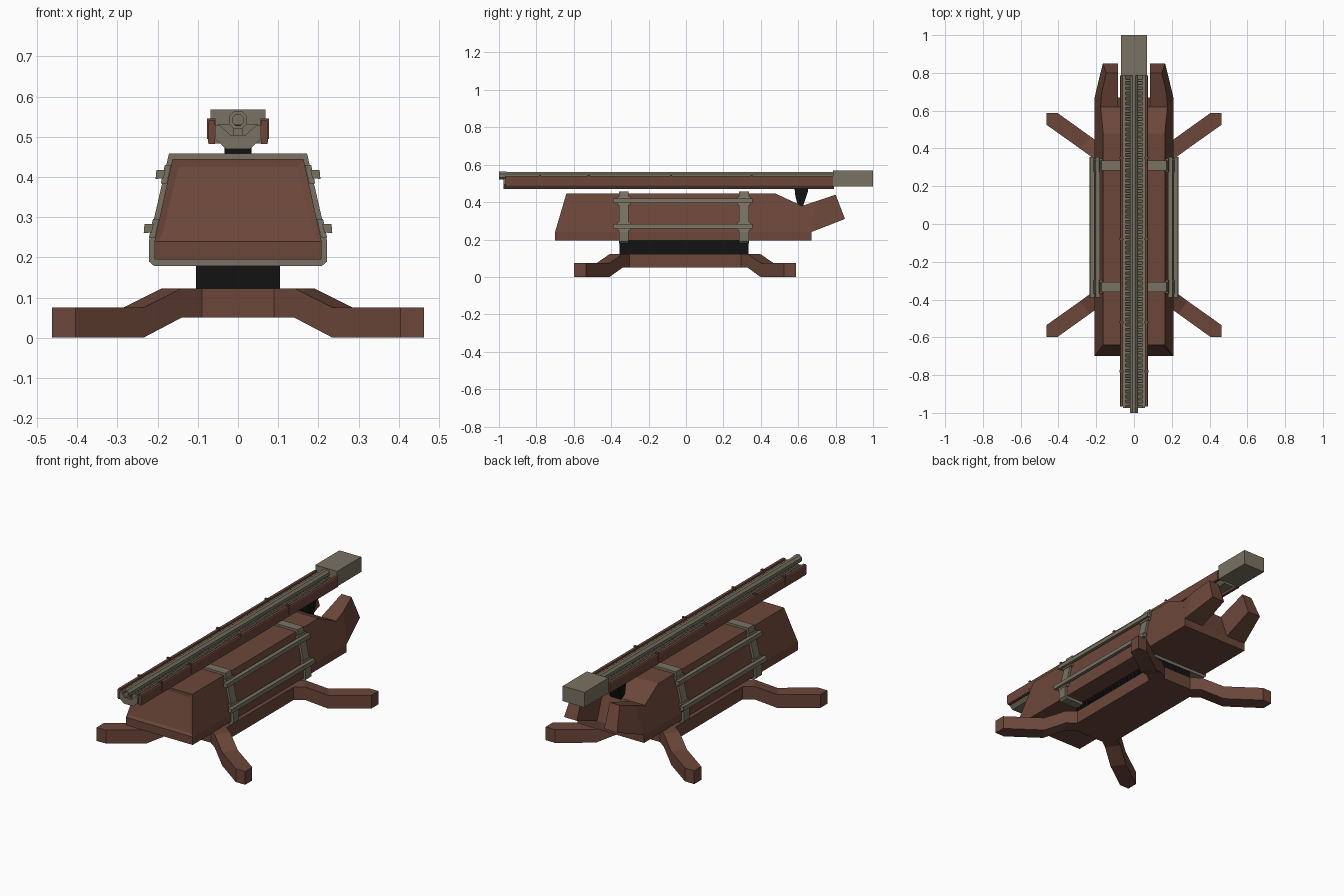
import bpy, bmesh, math
from mathutils import Vector

if "Cube" in bpy.data.objects:
    bpy.data.objects.remove(bpy.data.objects["Cube"])


def material(name, rgb):
    m = bpy.data.materials.new(name)
    m.diffuse_color = (*rgb, 1)
    m.use_nodes = True
    m.node_tree.nodes["Principled BSDF"].inputs["Base Color"].default_value = m.diffuse_color
    return m


BROWN = material("rust brown", (0.15, 0.062, 0.042))
OLIVE = material("olive grey", (0.19, 0.17, 0.122))
BLACK = material("black", (0.006, 0.006, 0.006))


def finish(name, bm, mat):
    bmesh.ops.recalc_face_normals(bm, faces=bm.faces)
    me = bpy.data.meshes.new(name)
    bm.to_mesh(me)
    bm.free()
    me.materials.append(mat)
    ob = bpy.data.objects.new(name, me)
    bpy.context.collection.objects.link(ob)
    return ob


def loft(bm, a, b):
    """Solid between two matching point loops."""
    va = [bm.verts.new(p) for p in a]
    vb = [bm.verts.new(p) for p in b]
    n = len(va)
    bm.faces.new(va)
    bm.faces.new(vb[::-1])
    for i in range(n):
        j = (i + 1) % n
        bm.faces.new((va[i], vb[i], vb[j], va[j]))


def box(bm, x0, x1, y0, y1, z0, z1):
    loft(bm, [(x0, y0, z0), (x1, y0, z0), (x1, y0, z1), (x0, y0, z1)],
         [(x0, y1, z0), (x1, y1, z0), (x1, y1, z1), (x0, y1, z1)])


def section(bm, poly, y0, y1):
    """Cross-section in xz, extruded along y."""
    loft(bm, [(x, y0, z) for x, z in poly], [(x, y1, z) for x, z in poly])


def width(z):
    return 0.208 - max(0, z - 0.24) * 0.045 / 0.205


# Hull: tapered upper block over a straight lower slab
bm = bmesh.new()
side = [(-0.70, 0.24), (-0.64, 0.445), (0.48, 0.445), (0.62, 0.38), (0.67, 0.24)]
loft(bm, [(-width(z), y, z) for y, z in side], [(width(z), y, z) for y, z in side])
bmesh.ops.recalc_face_normals(bm, faces=bm.faces)
bm.normal_update()
front = min(bm.faces, key=lambda f: f.normal.y)
bmesh.ops.inset_region(bm, faces=[front], thickness=0.024, depth=-0.006)
box(bm, -0.208, 0.208, -0.70, 0.67, 0.195, 0.24)
finish("hull", bm, BROWN)

# Rear prongs on either side of the notch
for s, label in ((-1, "left"), (1, "right")):
    bm = bmesh.new()
    pts = [(0.208, 0.62, 0.24), (0.177, 0.62, 0.38), (0.208, 0.67, 0.24),
           (0.204, 0.69, 0.25), (0.172, 0.69, 0.403), (0.165, 0.85, 0.31),
           (0.147, 0.80, 0.44)]
    pts += [(0.085, y, z) for y, z in
            ((0.62, 0.24), (0.62, 0.38), (0.67, 0.24), (0.85, 0.31), (0.80, 0.44))]
    vs = [bm.verts.new((s * x, y, z)) for x, y, z in pts]
    bmesh.ops.convex_hull(bm, input=vs)
    bmesh.ops.dissolve_limit(bm, angle_limit=0.03, verts=bm.verts, edges=bm.edges)
    finish(label + "_rear_prong", bm, BROWN)

# Straps wrapping the hull
outer = [(0.208, 0.178), (0.222, 0.19), (0.222, 0.24), (0.172, 0.458)]
inner = [(0.195, 0.196), (0.206, 0.20), (0.206, 0.24), (0.161, 0.444)]
outer += [(-x, z) for x, z in outer[::-1]]
inner += [(-x, z) for x, z in inner[::-1]]
STRAPS = (-0.333, 0.31)
for y, label in zip(STRAPS, ("front", "rear")):
    bm = bmesh.new()
    for i in range(8):
        j = (i + 1) % 8
        section(bm, [outer[i], outer[j], inner[j], inner[i]], y - 0.026, y + 0.026)
    finish(label + "_strap", bm, OLIVE)

# Side rails and their brackets
for s, label in ((-1, "left"), (1, "right")):
    for z, level in ((0.408, "upper"), (0.273, "lower")):
        x = width(z) + 0.012
        rail = [(x + 0.002, z - 0.011), (x + 0.022, z - 0.013),
                (x + 0.020, z + 0.010), (x - 0.003, z + 0.010)]
        plate = [(x - 0.006, z - 0.024), (x + 0.009, z - 0.024),
                 (x - 0.001, z + 0.022), (x - 0.016, z + 0.022)]
        bm = bmesh.new()
        section(bm, [(s * a, b) for a, b in rail], -0.39, 0.355)
        for y in STRAPS:
            section(bm, [(s * a, b) for a, b in plate], y - 0.036, y + 0.036)
        finish(f"{label}_{level}_rail", bm, OLIVE)

# Black ribbed mount between base and hull
bm = bmesh.new()
box(bm, -0.10, 0.10, -0.35, 0.33, 0.115, 0.197)
for i in range(24):
    y = -0.355 + i * 0.0294
    box(bm, -0.105, 0.105, y, y + 0.014, 0.115, 0.185)
finish("turntable", bm, BLACK)

# Base plate with chamfered corners
bm = bmesh.new()
plan = [(0.14, -0.34), (0.14, 0.33), (0.10, 0.36), (-0.10, 0.36),
        (-0.14, 0.33), (-0.14, -0.34), (-0.10, -0.37), (0.10, -0.37)]
loft(bm, [(x, y, 0.05) for x, y in plan], [(x, y, 0.123) for x, y in plan])
finish("base_plate", bm, BROWN)

# Four cranked legs, ending in a right-angled corner
d = Vector((0.808, 0.589))
n = Vector((-d.y, d.x)) * 0.042
tip = Vector((0.431, 0.562))


def leg_ring(x, z0, z1):
    c = tip + d * ((x - tip.x) / d.x)
    return [(*(c + n), z0), (*(c - n), z0), (*(c - n), z1), (*(c + n), z1)]


for sx, lx in ((-1, "left"), (1, "right")):
    for sy, ly in ((-1, "front"), (1, "rear")):
        bm = bmesh.new()
        rings = [leg_ring(0.07, 0.05, 0.123), leg_ring(0.165, 0.05, 0.123),
                 leg_ring(0.26, 0.0, 0.075),
                 [(0.405, 0.593, 0), (0.463, 0.53, 0), (0.463, 0.53, 0.075), (0.405, 0.593, 0.075)]]
        loops = [[bm.verts.new((sx * x, sy * y - 0.005, z)) for x, y, z in r] for r in rings]
        for a, b in zip(loops, loops[1:]):
            for i in range(4):
                j = (i + 1) % 4
                bm.faces.new((a[i], a[j], b[j], b[i]))
        bm.faces.new(loops[0])
        # corner end
        low, high = [bm.verts.new((sx * 0.463, sy * 0.593 - 0.005, z)) for z in (0, 0.075)]
        e = loops[-1]
        bm.faces.new((e[0], e[1], low))
        bm.faces.new((e[3], e[2], high))
        bm.faces.new((e[0], e[3], high, low))
        bm.faces.new((e[1], e[2], high, low))
        finish(f"{ly}_{lx}_leg", bm, BROWN)

# Black pivot under the barrel
bm = bmesh.new()
pivot = [(0.58, 0.476), (0.655, 0.476), (0.65, 0.45), (0.625, 0.375), (0.60, 0.375), (0.585, 0.43)]
loft(bm, [(-0.034, y, z) for y, z in pivot], [(0.034, y, z) for y, z in pivot])
finish("barrel_pivot", bm, BLACK)

# Barrel cradle: open channel with cross ribs
bm = bmesh.new()
half = [(0.03, 0.470), (0.057, 0.495), (0.057, 0.53), (0.046, 0.53), (0.02, 0.505)]
section(bm, half + [(-x, z) for x, z in half[::-1]], -0.975, 0.79)
finish("barrel_cradle", bm, OLIVE)
bm = bmesh.new()
for i in range(64):
    y = -0.96 + i * 0.0272
    box(bm, -0.05, 0.05, y, y + 0.012, 0.50, 0.532)
finish("cradle_ribs", bm, OLIVE)

# Octagonal barrel with hollow muzzle
bm = bmesh.new()


def octagon(r, y):
    return [bm.verts.new((r * math.cos((k + .5) * math.pi / 4), y,
                          0.542 + r * math.sin((k + .5) * math.pi / 4))) for k in range(8)]


loops = [octagon(r, y) for r, y in ((0.015, -0.95), (0.015, -1.0), (0.024, -1.0),
                                    (0.024, -0.97), (0.022, -0.96), (0.022, 0.79))]
for a, b in zip(loops, loops[1:]):
    for i in range(8):
        j = (i + 1) % 8
        bm.faces.new((a[i], a[j], b[j], b[i]))
bm.faces.new(loops[0])
bm.faces.new(loops[-1])
box(bm, -0.011, 0.011, -0.97, 0.79, 0.50, 0.53)
finish("barrel", bm, OLIVE)

# Brown side guards with joint clips
for s, label in ((-1, "left"), (1, "right")):
    bm = bmesh.new()
    guard = [(0.057, 0.482), (0.073, 0.482), (0.075, 0.49), (0.075, 0.534), (0.072, 0.54), (0.057, 0.54)]
    section(bm, [(s * x, z) for x, z in guard], -0.965, 0.785)
    for y in (-0.78, -0.52, -0.08, 0.35):
        box(bm, s * 0.056, s * 0.077, y - 0.006, y + 0.006, 0.495, 0.546)
    finish(label + "_barrel_guard", bm, BROWN)

# Breech block at the back
bm = bmesh.new()
box(bm, -0.068, 0.068, 0.785, 1.0, 0.483, 0.568)
finish("breech_block", bm, OLIVE)
